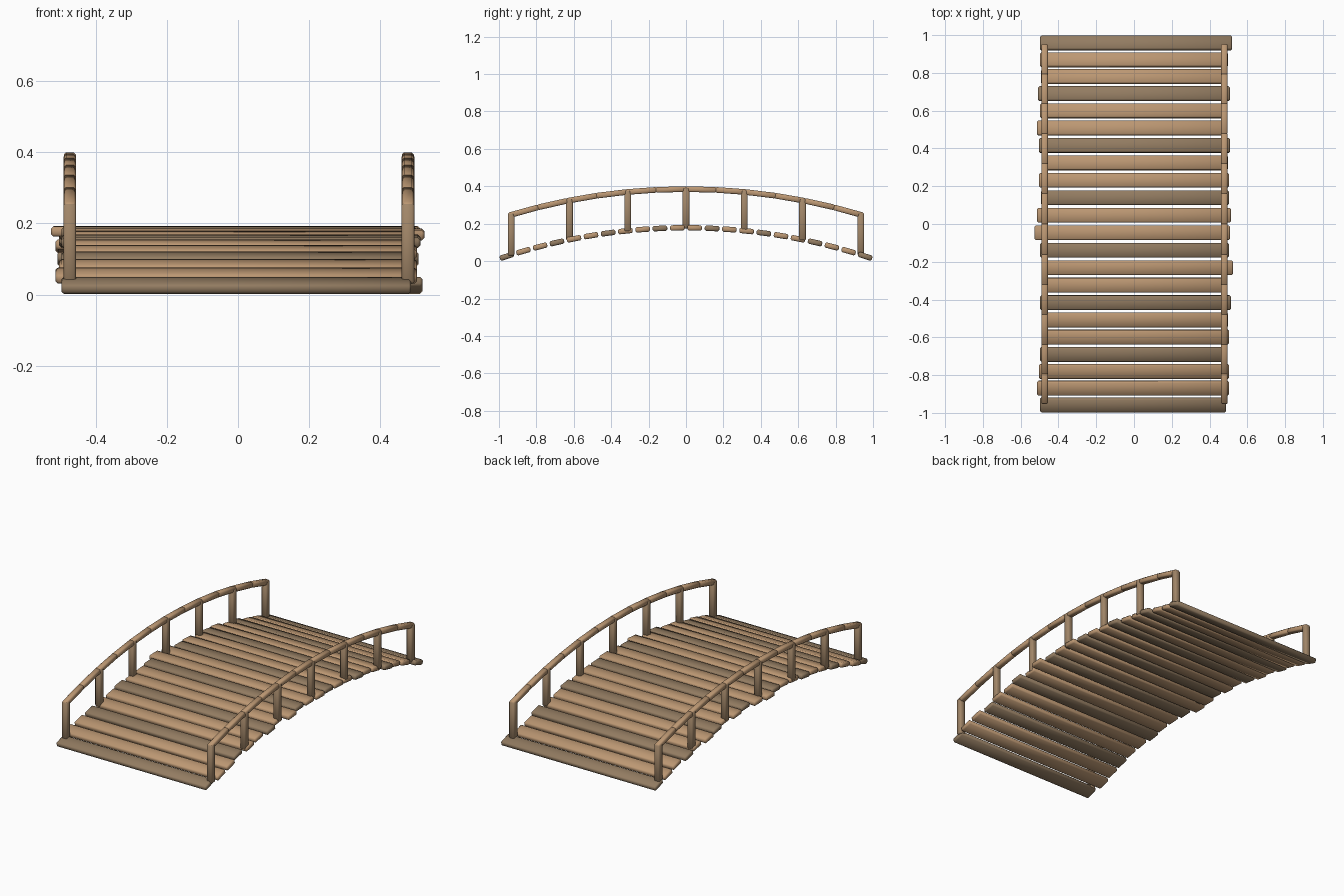
import bpy, bmesh
from math import asin, sin, cos
from mathutils import Matrix

if "Cube" in bpy.data.objects:
    bpy.data.objects.remove(bpy.data.objects["Cube"])


def material(name, rgb):
    m = bpy.data.materials.new(name)
    m.diffuse_color = (*rgb, 1)
    m.use_nodes = True
    m.node_tree.nodes["Principled BSDF"].inputs["Base Color"].default_value = m.diffuse_color
    return m


light_wood = material("light_wood", (0.50, 0.31, 0.17))
dark_wood = material("dark_wood", (0.29, 0.20, 0.12))
post_wood = material("post_wood", (0.36, 0.24, 0.14))


def timber(name, size, loc, tilt, mat, bevel):
    """Box with softened edges, tilted about the x axis."""
    bm = bmesh.new()
    bmesh.ops.create_cube(bm, size=1, matrix=Matrix.Diagonal((*size, 1)))
    bmesh.ops.bevel(bm, geom=bm.edges[:], offset=bevel, segments=1,
                    profile=0.5, affect='EDGES')
    for f in bm.faces:
        f.smooth = True
    me = bpy.data.meshes.new(name)
    bm.to_mesh(me)
    bm.free()
    me.materials.append(mat)
    ob = bpy.data.objects.new(name, me)
    ob.location = loc
    ob.rotation_euler.x = tilt
    bpy.context.collection.objects.link(ob)
    return ob


# Deck and rail arcs
R_DECK, Z_DECK = 3.095, 0.178
R_RAIL, Z_RAIL = 3.26, 0.384


def arc(y, radius, top):
    return top - radius + (radius ** 2 - y ** 2) ** 0.5


# Planks, front to back: uneven left and right ends
ends = [(-.497, .487), (-.513, .503), (-.503, .503), (-.497, .487), (-.487, .503),
        (-.487, .497), (-.497, .513), (-.487, .492), (-.487, .524), (-.497, .503),
        (-.526, .508), (-.513, .513), (-.492, .503), (-.503, .503), (-.487, .497),
        (-.503, .508), (-.513, .492), (-.497, .492), (-.508, .508), (-.492, .492),
        (-.497, .497), (-.497, .519)]
a_max = asin(0.958 / R_DECK)
for i, (x0, x1) in enumerate(ends):
    a = a_max * (2 * i / (len(ends) - 1) - 1)
    z = Z_DECK + R_DECK * (cos(a) - 1)
    timber(f"plank_{i + 1}", (x1 - x0, 0.078, 0.029),
           ((x0 + x1) / 2, R_DECK * sin(a), z), -a,
           dark_wood if i % 3 == 0 else light_wood, 0.007)

# Posts and hand rails on both sides
b_max = asin(0.945 / R_RAIL)
SEGS = 12
for side, x in (("left", -0.473), ("right", 0.478)):
    for k in range(7):
        y = -0.935 + k * 0.935 / 3
        lo = arc(y, R_DECK, Z_DECK) - 0.003
        hi = arc(y, R_RAIL, Z_RAIL) + 0.01
        timber(f"{side}_post_{k + 1}", (0.036, 0.036, hi - lo),
               (x, y, (lo + hi) / 2), 0, post_wood, 0.006)
    for k in range(SEGS):
        b = b_max * (2 * (k + 0.5) / SEGS - 1)
        timber(f"{side}_rail_{k + 1}", (0.034, 2 * b_max * R_RAIL / SEGS + 0.006, 0.03),
               (x, R_RAIL * sin(b), Z_RAIL + R_RAIL * (cos(b) - 1)), -b,
               light_wood, 0.006)
